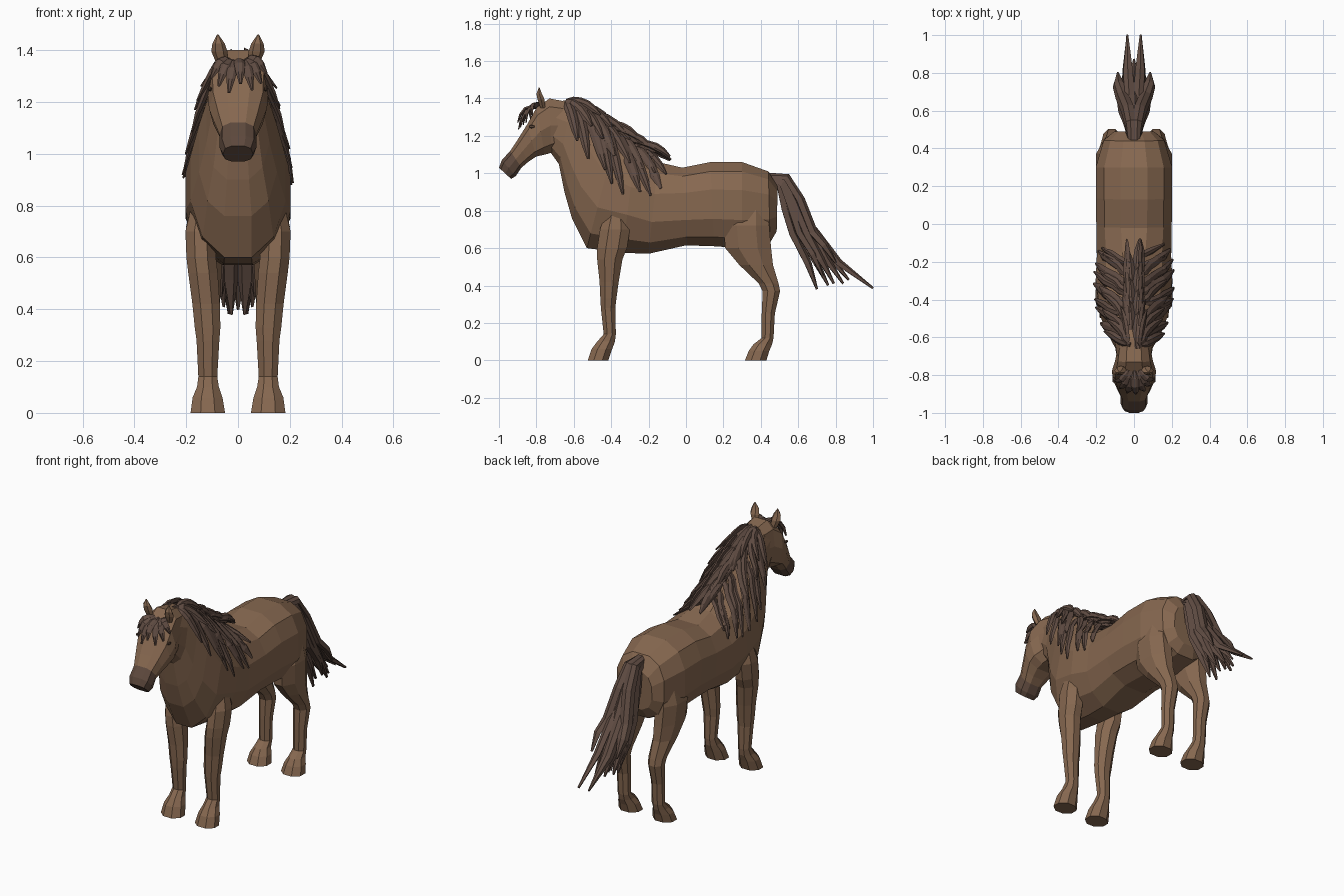
import bpy, bmesh, math, random
from mathutils import Vector
from mathutils.bvhtree import BVHTree

random.seed(4)
old = bpy.data.objects.get("Cube")
if old:
    bpy.data.objects.remove(old)


def material(name, rgb):
    m = bpy.data.materials.new(name)
    m.use_nodes = True
    m.diffuse_color = (*rgb, 1)
    m.node_tree.nodes["Principled BSDF"].inputs["Base Color"].default_value = (*rgb, 1)
    return m


COAT = material("brown coat", (0.24, 0.138, 0.08))
HAIR = material("dark hair", (0.118, 0.073, 0.056))
MUZZLE = material("dark muzzle", (0.11, 0.066, 0.046))


def add_loft(bm, rings):
    """Skin a list of equal rings and close both ends."""
    loops = [[bm.verts.new(p) for p in ring] for ring in rings]
    n = len(loops[0])
    for a, b in zip(loops, loops[1:]):
        for i in range(n):
            j = (i + 1) % n
            bm.faces.new((a[i], a[j], b[j], b[i]))
    bm.faces.new(loops[0])
    bm.faces.new(loops[-1])


def finish(bm, name, *mats, rule=None):
    bmesh.ops.recalc_face_normals(bm, faces=bm.faces)
    if rule:
        for f in bm.faces:
            f.material_index = rule(f.calc_center_median())
    me = bpy.data.meshes.new(name)
    bm.to_mesh(me)
    bm.free()
    for m in mats:
        me.materials.append(m)
    ob = bpy.data.objects.new(name, me)
    bpy.context.collection.objects.link(ob)


def section(top, bottom, width, n=12, square=0.8):
    """Rounded cross-section between a top and a bottom (y, z) point."""
    t, b = Vector((0, *top)), Vector((0, *bottom))
    ring = []
    for i in range(n):
        a = 2 * math.pi * (i + 0.5) / n
        c, s = math.cos(a), math.sin(a)
        c = math.copysign(abs(c) ** square, c) / math.cos(math.pi / n) ** square
        s = math.copysign(abs(s) ** square, s)
        ring.append((t + b) / 2 + (t - b) / 2 * c + Vector((width * s, 0, 0)))
    return ring


# Body and neck
bm = bmesh.new()
add_loft(bm, [section(*r) for r in (
    ((.49, .93), (.485, .69), .11), ((.44, 1.01), (.45, .63), .165),
    ((.30, 1.06), (.30, .60), .208), ((.13, 1.06), (.15, .61), .208),
    ((-.02, 1.03), (0, .615), .205), ((-.15, 1.06), (-.2, .57), .203, 12, .9),
    ((-.27, 1.13), (-.34, .575), .21, 12, 1), ((-.37, 1.21), (-.53, .60), .19, 12, .95),
    ((-.46, 1.28), (-.61, .76), .155), ((-.54, 1.34), (-.65, .90), .125),
    ((-.61, 1.38), (-.68, 1.05), .102), ((-.70, 1.39), (-.73, 1.12), .09))])
tree = BVHTree.FromBMesh(bm)
finish(bm, "body", COAT)

# Head with a dark muzzle
bm = bmesh.new()
add_loft(bm, [section(*r, 10, .75) for r in (
    ((-.65, 1.385), (-.69, 1.13), .09), ((-.73, 1.40), (-.72, 1.11), .1),
    ((-.80, 1.35), (-.755, 1.10), .117), ((-.85, 1.26), (-.80, 1.09), .112),
    ((-.90, 1.18), (-.845, 1.06), .09), ((-.94, 1.12), (-.88, 1.03), .071),
    ((-.985, 1.07), (-.91, .985), .072), ((-1.0, 1.03), (-.935, .97), .058))])
finish(bm, "head", COAT, MUZZLE, rule=lambda c: int(-1.5 * c.y - c.z > .29))

# Ears and eyes
for sx, side in ((1, "left"), (-1, "right")):
    bm = bmesh.new()
    add_loft(bm, [[Vector((sx * (x + w * math.cos(a)), y + .7 * w * math.sin(a), z))
                   for a in (k * math.pi / 3 for k in range(6))]
                  for x, y, z, w in ((.062, -.765, 1.35, .022), (.072, -.775, 1.395, .031),
                                     (.075, -.785, 1.425, .024), (.078, -.785, 1.46, .003))])
    finish(bm, side + "_ear", COAT)
    bm = bmesh.new()
    bmesh.ops.create_icosphere(bm, subdivisions=1, radius=1)
    for v in bm.verts:
        v.co = Vector((sx * .108, -.825, 1.25)) + v.co * Vector((.008, .017, .01))
    finish(bm, side + "_eye", MUZZLE)

# Legs: height, back and front limits, inner and outer limits
FRONT = ((.84, -.41, -.33, .09, .17), (.70, -.46, -.30, .085, .203), (.60, -.475, -.315, .085, .199),
         (.54, -.475, -.34, .078, .192), (.42, -.462, -.36, .07, .176), (.33, -.458, -.372, .068, .167),
         (.28, -.455, -.378, .072, .16), (.14, -.44, -.375, .08, .153),
         (.10, -.475, -.38, .074, .158), (.06, -.505, -.395, .06, .175), (0, -.525, -.415, .05, .183))
HIND = ((.90, .29, .41, .08, .16), (.72, .20, .445, .06, .2), (.60, .21, .455, .06, .192),
        (.51, .285, .465, .065, .18), (.41, .39, .495, .07, .165), (.37, .41, .503, .072, .163),
        (.25, .405, .475, .08, .155), (.12, .405, .468, .08, .153),
        (.085, .36, .46, .075, .16), (.05, .335, .445, .06, .175), (0, .315, .43, .05, .183))
for name, rows in (("front_leg", FRONT), ("hind_leg", HIND)):
    for sx, side in ((1, "left_"), (-1, "right_")):
        bm = bmesh.new()
        add_loft(bm, [[Vector((sx * ((x0 + x1) / 2 + (x1 - x0) / 2 * math.cos(a) / math.cos(math.pi / 8)),
                               (y0 + y1) / 2 + (y1 - y0) / 2 * math.sin(a) / math.cos(math.pi / 8), z))
                       for a in ((k + .5) * math.pi / 4 for k in range(8))]
                      for z, y0, y1, x0, x1 in rows])
        finish(bm, side + name, COAT)


def add_lock(bm, path, width, normal, thick=.012, shape=(.6, 1, 1, .8, .25)):
    """Flat tapering lock of hair along a path."""
    rings = []
    for i, p in enumerate(path):
        tan = (path[min(i + 1, len(path) - 1)] - path[max(i - 1, 0)]).normalized()
        side = tan.cross(normal).normalized()
        up = side.cross(tan)
        k = shape[round(i * (len(shape) - 1) / (len(path) - 1))]
        w, t = side * width * k, up * thick * max(k, .3)
        rings.append([p + w, p + t + w * .4, p + t - w * .4, p - w, p - t])
    add_loft(bm, rings)


def skin_x(y, z):
    hit = tree.ray_cast(Vector((1, y, z)), Vector((-1, 0, 0)))[0]
    return hit.x if hit else 0.015


# Mane: three tiers of locks hanging back over each side of the neck
# (first and last tip positions of each tier, then its sag and lock count)
TIERS = (((-.57, 1.19), (-.14, .91), .13, 8), ((-.52, 1.27), (-.11, 1.0), .08, 7),
         ((-.45, 1.30), (-.08, 1.08), .03, 6))
bm = bmesh.new()
for sx in (1, -1):
    for tier, (first, last, sag, count) in enumerate(TIERS):
        for i in range(count):
            t = i / (count - 1)
            root = Vector((-.64 + .36 * t, 1.385 - .24 * t ** 1.3))
            tip = Vector(first).lerp(Vector(last), t)
            tip += Vector((random.uniform(-.02, .02), random.uniform(-.02, .02) - sag * math.sin(t * math.pi)))
            path = []
            for k in range(6):
                s = k / 5
                y, z = root.lerp(tip, s)
                z += .03 * math.sin(s * math.pi)
                lift = .004 + .007 * tier + (.004 + .03 * (1 - t) ** 2) * s * s
                path.append(Vector((sx * (skin_x(y, z) + lift), y, z)))
            add_lock(bm, path, random.uniform(.024, .031), Vector((sx, 0, .5)))
# Locks along the crest
for i in range(7):
    t = i / 6
    y, z = -.66 + .36 * t, 1.38 - .21 * t
    x = .02 * (-1) ** i
    add_lock(bm, [Vector((x * (1 + .6 * s), y + .22 * s, z + .02 * math.sin(s * 3) - .10 * s))
                  for s in (0, .25, .5, .75, 1)], .032, Vector((0, .3, 1)), .018)
finish(bm, "mane", HAIR)

# Forelock fanning over the brow
bm = bmesh.new()
for x, y, z in ((-.105, -.83, 1.29), (-.075, -.87, 1.26), (-.035, -.895, 1.235),
                (.01, -.90, 1.27), (.055, -.885, 1.245), (.09, -.855, 1.27), (.11, -.82, 1.31)):
    root, tip = Vector((x * .25, -.77, 1.36)), Vector((x, y, z))
    add_lock(bm, [root.lerp(tip, s) + Vector((0, -.025, .03)) * math.sin(s * math.pi)
                  for s in (0, .25, .5, .75, 1)], .021, Vector((0, -.7, .7)), .009)
finish(bm, "forelock", HAIR)

# Tail: a thick dock splitting into locks
bm = bmesh.new()
for x, y, z, bow in ((.035, 1.0, .385, .03), (0, .87, .43, .06), (.03, .84, .41, .06), (.055, .79, .41, .05),
                     (.085, .80, .52, .08), (.025, .70, .38, 0), (.065, .73, .45, .03), (0, .76, .40, .02)):
    for sx in (1, -1) if x else (1,):
        pts = [Vector((sx * .012, .44, .985)), Vector((sx * (.012 + x * .1), .505 + bow * .4, .92 + bow * .7)),
               Vector((sx * (.01 + x * .3), .53 + bow, .81 + bow * .6)),
               Vector((sx * (.005 + x * .7), .36 + .3 * y + bow, .68)),
               Vector((sx * x, .3 + .5 * y + bow * .5, .26 + .68 * z)),
               Vector((sx * x, y, z))]
        add_lock(bm, pts, .037, Vector((sx * .5, .8, .4)), .022, (.7, .9, 1, 1, .85, .15))
finish(bm, "tail", HAIR)
